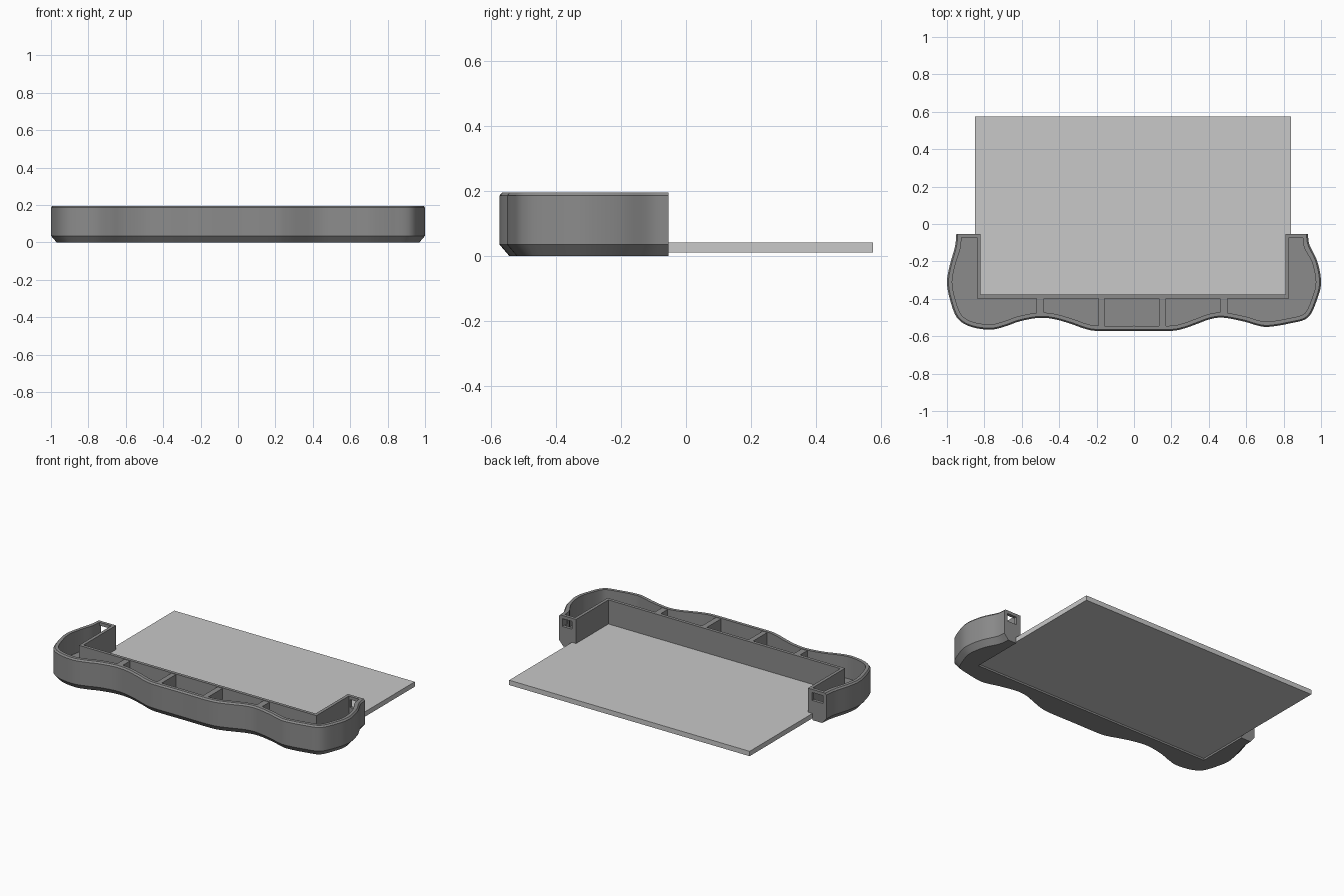
import bpy, bmesh, math
from mathutils import Vector

cube = bpy.data.objects.get("Cube")
if cube:
    bpy.data.objects.remove(cube, do_unlink=True)


def material(name, v):
    m = bpy.data.materials.new(name)
    m.use_nodes = True
    m.diffuse_color = (v, v, v, 1)
    b = next(n for n in m.node_tree.nodes if n.type == 'BSDF_PRINCIPLED')
    b.inputs["Base Color"].default_value = (v, v, v, 1)
    b.inputs["Roughness"].default_value = 0.6
    return m


GREY = material("dark grey plastic", 0.26)
LIGHT = material("light grey panel", 0.58)


def finish(name, bm, mat=None):
    bmesh.ops.recalc_face_normals(bm, faces=bm.faces)
    me = bpy.data.meshes.new(name)
    bm.to_mesh(me)
    bm.free()
    ob = bpy.data.objects.new(name, me)
    bpy.context.collection.objects.link(ob)
    if mat:
        me.materials.append(mat)
    return ob


def box(name, lo, hi, mat=None):
    bm = bmesh.new()
    bmesh.ops.create_cube(bm, size=1)
    for v in bm.verts:
        v.co = Vector([lo[i] + (v.co[i] + 0.5) * (hi[i] - lo[i]) for i in range(3)])
    return finish(name, bm, mat)


def smooth_path(pts, n=5):
    """Catmull-Rom curve through the points."""
    p = [Vector(q) for q in pts]
    p = [2 * p[0] - p[1]] + p + [2 * p[-1] - p[-2]]
    out = []
    for i in range(1, len(p) - 2):
        a, b, c, d = p[i - 1:i + 3]
        for k in range(n):
            t = k / n
            out.append(0.5 * (2 * b + (c - a) * t + (2 * a - 5 * b + 4 * c - d) * t * t
                              + (3 * b - a - 3 * c + d) * t ** 3))
    return out + [p[-2]]


# Wavy outer edge of the holder, from the right arm round the front to the left arm
OUTER = smooth_path([
    (-.95, -.053), (-.957, -.12), (-.985, -.22), (-1.0, -.31), (-.985, -.40), (-.947, -.50),
    (-.877, -.548), (-.77, -.565), (-.69, -.548), (-.61, -.52), (-.51, -.502), (-.43, -.508),
    (-.34, -.533), (-.26, -.561), (-.19, -.572), (.0, -.572), (.19, -.572), (.267, -.559),
    (.34, -.533), (.41, -.508), (.48, -.501), (.59, -.522), (.65, -.540), (.715, -.550),
    (.83, -.532), (.93, -.50), (.98, -.40), (1.0, -.31), (.98, -.20), (.938, -.11), (.93, -.053)])
XR, XL, YB, YE = -.82, .81, -.378, -.053   # inner opening and arm ends
WALL = .02


def outer_offset(d):
    res = []
    last = len(OUTER) - 1
    for i, p in enumerate(OUTER):
        t = (OUTER[min(i + 1, last)] - OUTER[max(i - 1, 0)]).normalized()
        n = Vector((-t.y, t.x))
        if i in (0, last):
            n = Vector((1 if i == 0 else -1, 0))
        res.append(p + n * d)
    return res


def ring(d, wall):
    """Closed U-shaped loop: outer edge moved in by d, inner edge by wall."""
    pts = outer_offset(d)
    if wall:
        pts = [Vector((p.x, -.2 + (p.y + .2) * (.147 - wall) / .147)) if p.y > -.2 else p
               for p in pts]
    return pts + [Vector(q) for q in (
        (XL + wall, YE - wall), (XL + wall, YB - wall),
        (XR - wall, YB - wall), (XR - wall, YE - wall))]


# Holder shell: chamfered base, wall, rim, hollow interior with a floor
bm = bmesh.new()
loops = []
for d, wall, z in ((.03, 0, 0), (0, 0, .035), (0, 0, .185), (.008, 0, .195),
                   (.028, WALL, .195), (.028, WALL, .055)):
    loops.append([bm.verts.new((p.x, p.y, z)) for p in ring(d, wall)])
for a, b in zip(loops, loops[1:]):
    for i in range(len(a)):
        j = (i + 1) % len(a)
        bm.faces.new((a[i], a[j], b[j], b[i]))
bm.faces.new(loops[0][::-1])
bm.faces.new(loops[-1])
shell = finish("holder_shell", bm, GREY)

# Cut the panel seat underneath and a window in each arm end
cutters = [
    box("panel_seat_cutter", (-.852, -.39, -.1), (.842, .3, .042)),
    box("right_window_cutter", (-.925, -.10, .125), (-.85, .0, .175)),
    box("left_window_cutter", (.84, -.10, .125), (.905, .0, .175)),
]
bpy.context.view_layer.objects.active = shell
for c in cutters:
    c.hide_render = True
    mod = shell.modifiers.new("cut", 'BOOLEAN')
    mod.operation = 'DIFFERENCE'
    mod.solver = 'EXACT'
    mod.object = c
    bpy.ops.object.modifier_apply(modifier=mod.name)
for c in cutters:
    bpy.data.objects.remove(c, do_unlink=True)

bpy.ops.object.select_all(action='DESELECT')
shell.select_set(True)
bpy.ops.object.shade_smooth_by_angle(angle=math.radians(30))

# Ribs dividing the tray into pockets
for i, (x0, x1) in enumerate(((-.52, -.48), (-.19, -.158), (.135, .17), (.46, .50))):
    mid = (x0 + x1) / 2
    front = min(OUTER, key=lambda p: abs(p.x - mid) + (10 if p.y > -.45 else 0)).y
    box(f"pocket_rib_{i + 1}", (x0, front + .018, .05), (x1, YB - .01, .192), GREY)

# Flat panel held by the frame
box("flat_panel", (-.85, -.388, .01), (.84, .575, .041), LIGHT)
